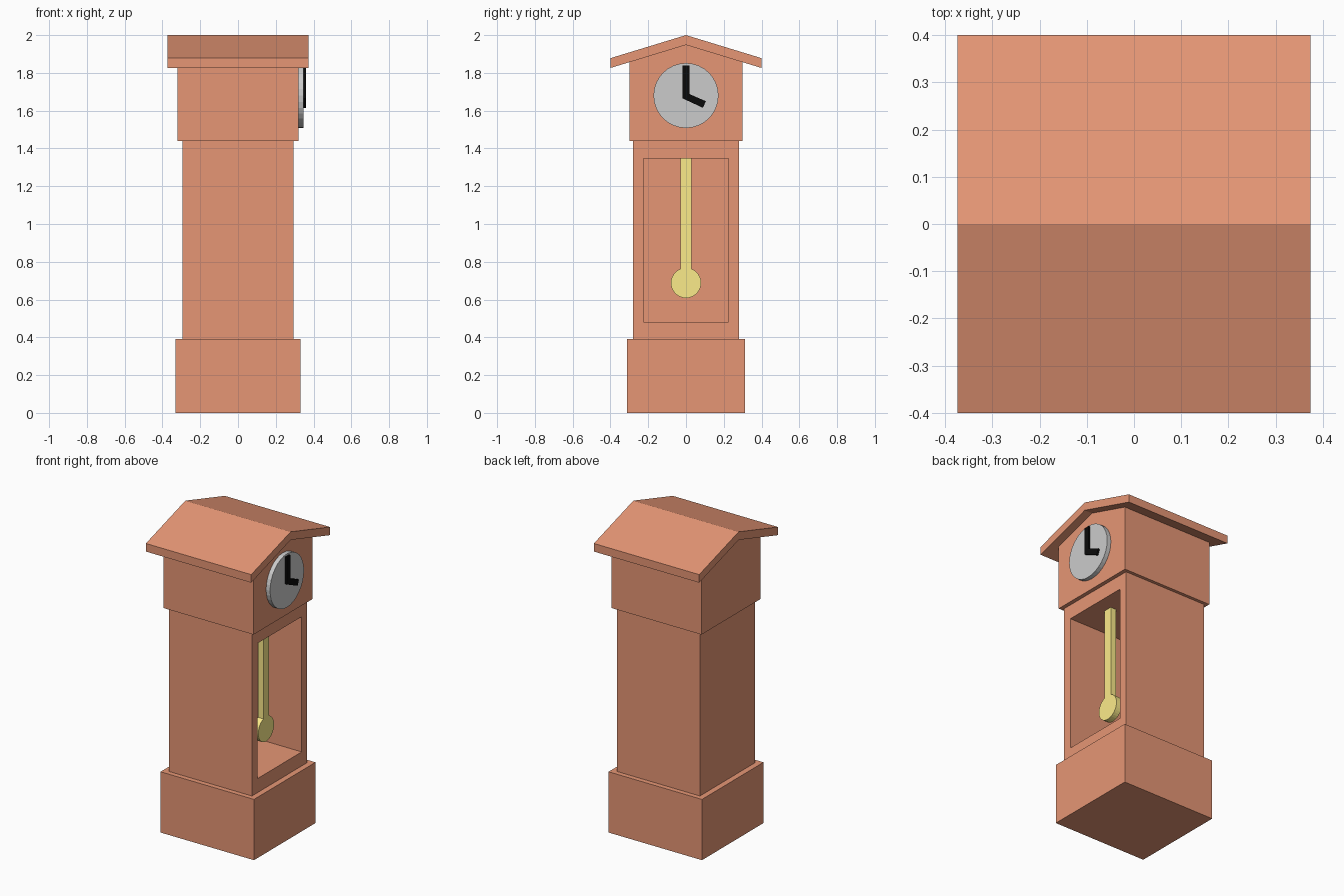
import bpy
import math

if "Cube" in bpy.data.objects:
    bpy.data.objects.remove(bpy.data.objects["Cube"])


def material(name, rgb):
    m = bpy.data.materials.new(name)
    m.diffuse_color = (*rgb, 1)
    m.use_nodes = True
    m.node_tree.nodes["Principled BSDF"].inputs["Base Color"].default_value = m.diffuse_color
    return m


wood = material("wood", (0.79, 0.306, 0.178))
brass = material("brass", (0.97, 0.83, 0.254))
black = material("black", (0.003, 0.003, 0.003))


def prism(name, profile, x0, x1, mat=None):
    """Extrude a counter-clockwise (y, z) profile along x."""
    n = len(profile)
    verts = [(x, y, z) for x in (x0, x1) for y, z in profile]
    faces = [tuple(range(n - 1, -1, -1)), tuple(range(n, 2 * n))]
    faces += [(i, (i + 1) % n, n + (i + 1) % n, n + i) for i in range(n)]
    mesh = bpy.data.meshes.new(name)
    mesh.from_pydata(verts, [], faces)
    ob = bpy.data.objects.new(name, mesh)
    bpy.context.collection.objects.link(ob)
    if mat:
        mesh.materials.append(mat)
    return ob


def rect(hy, z0, z1):
    return [(-hy, z0), (hy, z0), (hy, z1), (-hy, z1)]


def arc(r, cz, start, end, n):
    step = (end - start) / n
    return [(r * math.cos(start + i * step), cz + r * math.sin(start + i * step))
            for i in range(n + 1)]


# Plinth
prism("base", rect(0.312, 0, 0.39), -0.332, 0.332, wood)

# Trunk with a deep pendulum compartment opening to +x
trunk = prism("trunk", rect(0.28, 0.39, 1.44), -0.295, 0.295, wood)
cutter = prism("compartment_cutter", rect(0.225, 0.48, 1.348), -0.24, 0.40, wood)
cutter.hide_render = True
cutter.hide_viewport = True
cutter.display_type = 'WIRE'
cut = trunk.modifiers.new("compartment", 'BOOLEAN')
cut.operation = 'DIFFERENCE'
cut.solver = 'EXACT'
cut.object = cutter

# Gabled head
prism("head", [(-0.30, 1.44), (0.30, 1.44), (0.30, 1.857), (0, 1.948), (-0.30, 1.857)],
      -0.32, 0.32, wood)

# Pitched roof slab
prism("roof", [(-0.40, 1.826), (0, 1.948), (0.40, 1.826), (0.40, 1.878), (0, 2.0), (-0.40, 1.878)],
      -0.374, 0.374, wood)

# Dial
prism("dial", arc(0.172, 1.68, 0, 2 * math.pi, 32)[:-1], 0.32, 0.348)

# Hands in one bent piece
prism("hands", [(-0.018, 1.84), (-0.018, 1.665), (0.09, 1.615), (0.105, 1.65),
                (0.018, 1.688), (0.018, 1.84)], 0.348, 0.36, black)

# Pendulum: rod and bob as one flat outline
gap = math.asin(0.028 / 0.08)
bob = arc(0.08, 0.688, math.pi / 2 + gap, 2.5 * math.pi - gap, 28)
prism("pendulum", bob + [(0.028, 1.348), (-0.028, 1.348)], 0.16, 0.20, brass)
